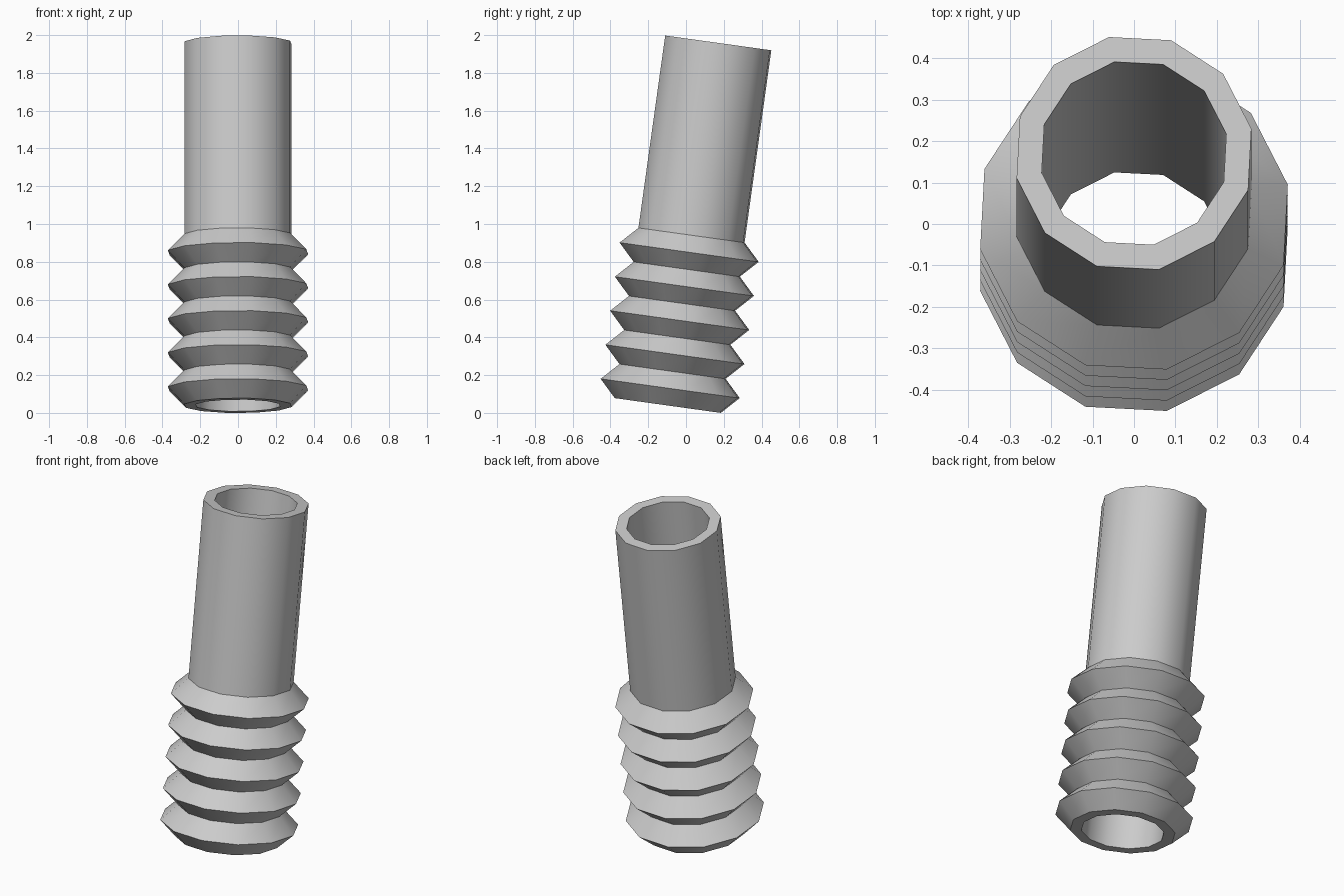
import bpy, bmesh, math
from mathutils import Matrix

if "Cube" in bpy.data.objects:
    bpy.data.objects.remove(bpy.data.objects["Cube"])

SIDES = 12
LENGTH = 1.938
R_TUBE, R_RIB, R_BORE = 0.29, 0.38, 0.228
RIBS, PITCH = 5, 0.182
TILT = math.radians(7.92)

# Closed wall profile (radius, height): ribbed lower end, plain shaft, through bore
profile = [(R_TUBE, 0)]
for i in range(RIBS):
    profile += [(R_RIB, (i + 0.5) * PITCH), (R_TUBE, (i + 1) * PITCH)]
profile += [(R_TUBE, LENGTH), (R_BORE, LENGTH), (R_BORE, 0)]

# Revolve the profile into a 12-sided tube
bm = bmesh.new()
rings = []
for r, z in profile:
    ring = []
    for k in range(SIDES):
        a = math.radians(12) + math.tau * k / SIDES
        ring.append(bm.verts.new((r * math.cos(a), r * math.sin(a), z)))
    rings.append(ring)
for i, low in enumerate(rings):
    high = rings[(i + 1) % len(rings)]
    for k in range(SIDES):
        n = (k + 1) % SIDES
        bm.faces.new((low[k], low[n], high[n], high[k]))
bmesh.ops.recalc_face_normals(bm, faces=bm.faces)

# Lean the tube backwards and stand it on the ground
bm.transform(Matrix.Rotation(-TILT, 4, 'X'))
for axis in (0, 1, 2):
    vals = [v.co[axis] for v in bm.verts]
    shift = -min(vals) if axis == 2 else -(min(vals) + max(vals)) / 2
    for v in bm.verts:
        v.co[axis] += shift

mesh = bpy.data.meshes.new("ribbed_tube")
bm.to_mesh(mesh)
bm.free()
tube = bpy.data.objects.new("ribbed_tube", mesh)
bpy.context.collection.objects.link(tube)
bpy.context.view_layer.objects.active = tube
tube.select_set(True)
bpy.ops.object.shade_smooth_by_angle(angle=math.radians(40))
